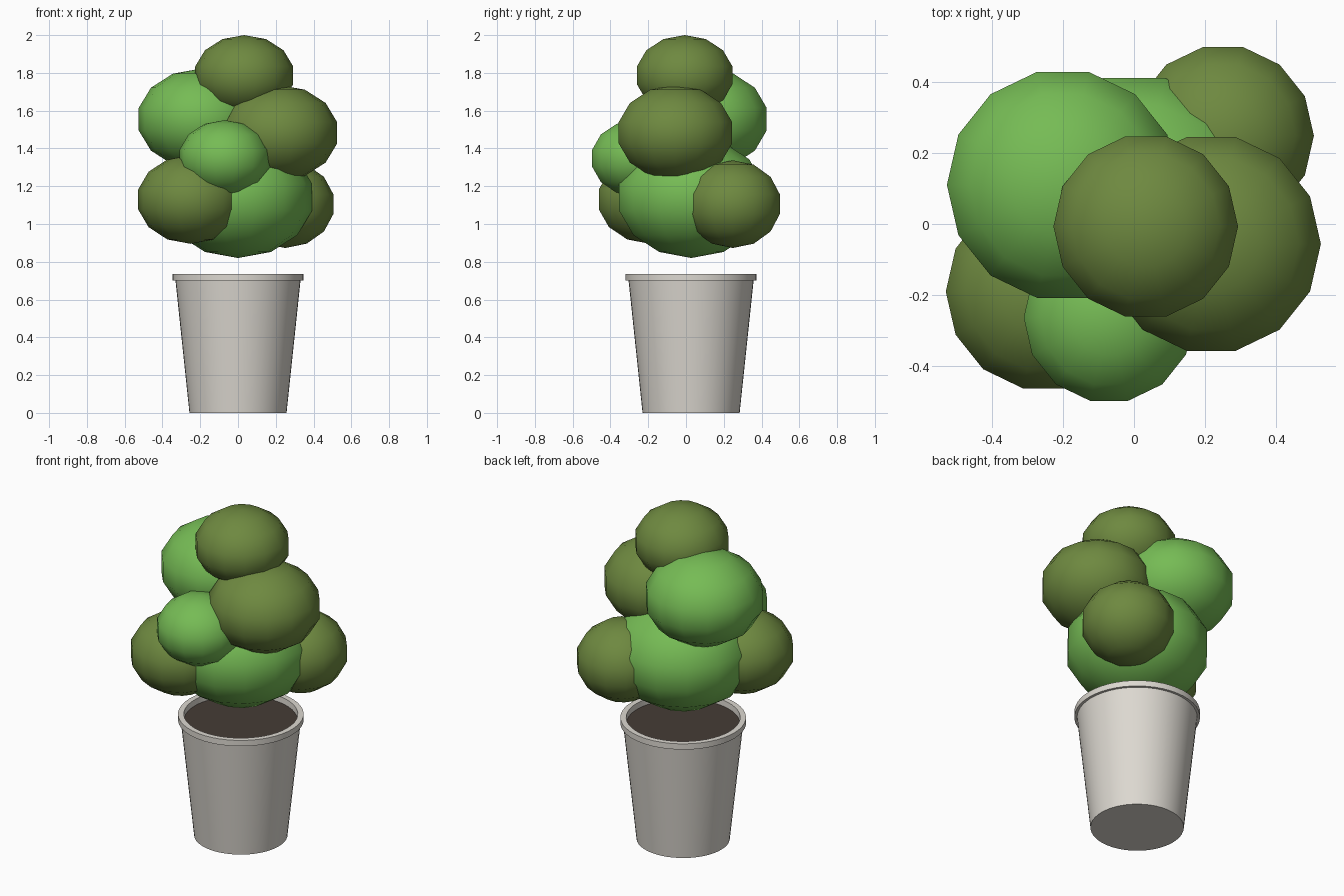
import bpy, bmesh, math
from mathutils import Matrix

cube = bpy.data.objects.get("Cube")
if cube:
    bpy.data.objects.remove(cube, do_unlink=True)


def material(name, rgb):
    mat = bpy.data.materials.new(name)
    mat.use_nodes = True
    mat.diffuse_color = (*rgb, 1)
    mat.node_tree.nodes["Principled BSDF"].inputs["Base Color"].default_value = (*rgb, 1)
    return mat


leaf_green = material("leaf green", (0.18, 0.50, 0.09))
olive_green = material("olive green", (0.156, 0.25, 0.051))
pot_grey = material("warm grey", (0.72, 0.69, 0.635))
soil_brown = material("soil brown", (0.06, 0.045, 0.037))


def lathe(name, profile, steps, mat, centre, scale=(1, 1, 1), sharp=30):
    """Spin an (r, z) profile around the z axis, starting on +x."""
    bm = bmesh.new()
    verts = [bm.verts.new((r, 0, z)) for r, z in profile]
    edges = [bm.edges.new(pair) for pair in zip(verts, verts[1:])]
    bmesh.ops.spin(bm, geom=verts + edges, axis=(0, 0, 1), cent=(0, 0, 0),
                   angle=2 * math.pi, steps=steps)
    bmesh.ops.remove_doubles(bm, verts=bm.verts, dist=1e-4)
    bmesh.ops.recalc_face_normals(bm, faces=bm.faces)
    bm.transform(Matrix.Diagonal((*scale, 1)))
    mesh = bpy.data.meshes.new(name)
    bm.to_mesh(mesh)
    bm.free()
    mesh.materials.append(mat)
    obj = bpy.data.objects.new(name, mesh)
    obj.location = centre
    bpy.context.collection.objects.link(obj)
    bpy.ops.object.select_all(action="DESELECT")
    obj.select_set(True)
    bpy.context.view_layer.objects.active = obj
    bpy.ops.object.shade_smooth_by_angle(angle=math.radians(sharp))
    return obj


# Pot: tapered wall, projecting rim, hollow mouth
pot_centre = (0, 0.027, 0)
pot_profile = [(0, 0), (0.257, 0), (0.331, 0.70), (0.346, 0.70), (0.346, 0.735),
               (0.314, 0.735), (0.311, 0.69), (0, 0.69)]
lathe("pot", pot_profile, 48, pot_grey, pot_centre)

# Soil surface just below the rim
lathe("soil", [(0, 0.68), (0.312, 0.68), (0.312, 0.70), (0, 0.70)], 48,
      soil_brown, pot_centre)

# Foliage: flattened low-poly balls (name, colour, centre, radius, half height)
RINGS = 7
half_circle = [(math.sin(math.pi * i / RINGS), -math.cos(math.pi * i / RINGS))
               for i in range(RINGS + 1)]
foliage = [
    ("foliage_base", leaf_green, (0, 0.028, 1.142), 0.402, 0.322),
    ("foliage_low_front", olive_green, (-0.25, -0.19, 1.13), 0.286, 0.235),
    ("foliage_low_back", olive_green, (0.25, 0.248, 1.105), 0.262, 0.232),
    ("foliage_small_front", leaf_green, (-0.07, -0.263, 1.348), 0.246, 0.202),
    ("foliage_mid_side", olive_green, (0.217, -0.056, 1.483), 0.316, 0.253),
    ("foliage_mid_back", leaf_green, (-0.2, 0.11, 1.555), 0.334, 0.267),
    ("foliage_top", olive_green, (0.033, -0.007, 1.787), 0.266, 0.213),
]
for name, mat, centre, radius, half_height in foliage:
    lathe(name, half_circle, 14, mat, centre, (radius, radius, half_height), sharp=60)
